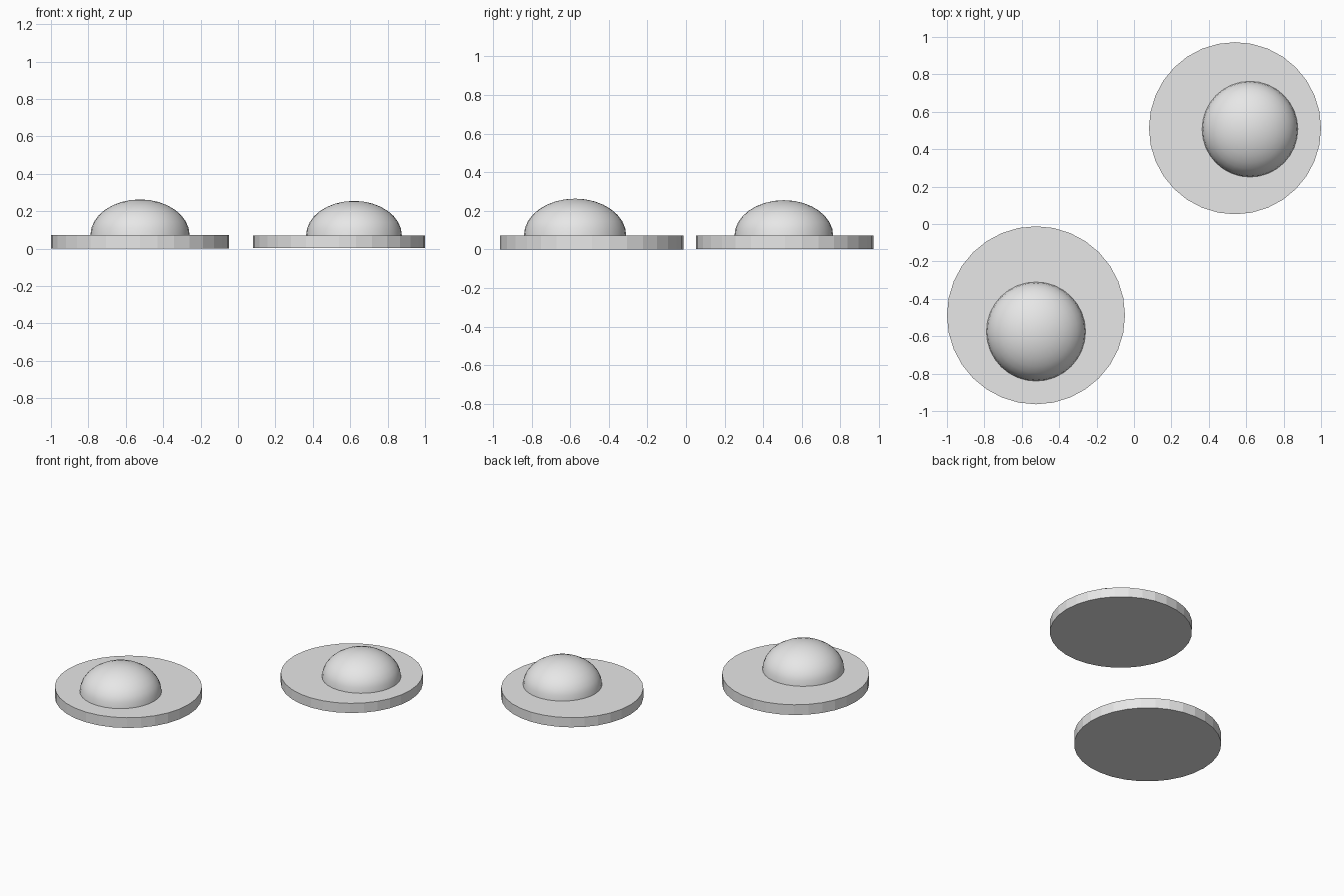
import bpy
import bmesh
from mathutils import Matrix, Vector

cube = bpy.data.objects.get("Cube")
if cube:
    bpy.data.objects.remove(cube, do_unlink=True)

# Single pale grey for everything
grey = bpy.data.materials.new("pale_grey")
grey.use_nodes = True
colour = (0.8, 0.8, 0.8, 1.0)
grey.diffuse_color = colour
grey.node_tree.nodes["Principled BSDF"].inputs["Base Color"].default_value = colour


def add_object(name, bm, location):
    mesh = bpy.data.meshes.new(name)
    bm.to_mesh(mesh)
    bm.free()
    mesh.materials.append(grey)
    obj = bpy.data.objects.new(name, mesh)
    obj.location = location
    bpy.context.collection.objects.link(obj)
    return obj


def add_disc(name, centre, radius, height):
    """Flat-sided round plate resting on its base."""
    bm = bmesh.new()
    bmesh.ops.create_cone(bm, cap_ends=True, segments=32, radius1=radius,
                          radius2=radius, depth=height,
                          matrix=Matrix.Translation((0, 0, height / 2)))
    return add_object(name, bm, centre)


def add_dome(name, centre, radius, height):
    """Upper half of a flattened sphere, smooth shaded."""
    bm = bmesh.new()
    bmesh.ops.create_uvsphere(bm, u_segments=32, v_segments=16, radius=1)
    bmesh.ops.bisect_plane(bm, geom=bm.verts[:] + bm.edges[:] + bm.faces[:],
                           plane_co=Vector(), plane_no=Vector((0, 0, 1)),
                           dist=1e-4, clear_inner=True)
    bmesh.ops.scale(bm, vec=(radius, radius, height), verts=bm.verts[:])
    for face in bm.faces:
        face.smooth = True
    return add_object(name, bm, centre)


# Two plates, each with an off-centre dome; the back one is slightly smaller
add_disc("front_disc", (-0.524, -0.488, 0), 0.476, 0.073)
add_dome("front_dome", (-0.524, -0.575, 0.073), 0.265, 0.19)
add_disc("back_disc", (0.54, 0.512, 0.002), 0.46, 0.069)
add_dome("back_dome", (0.62, 0.507, 0.071), 0.256, 0.184)
